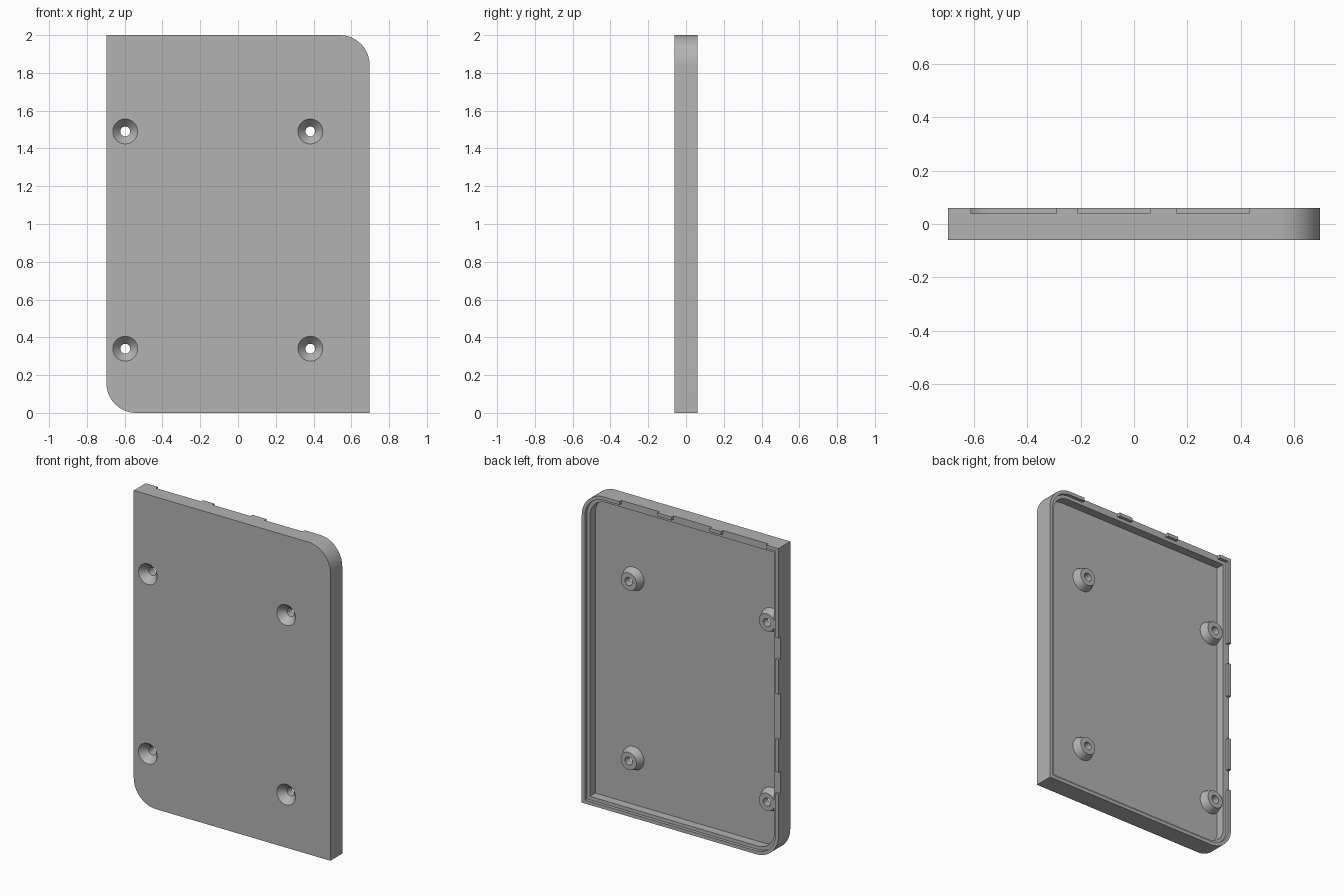
import bpy
import bmesh
from math import cos, sin, pi, radians

HALF_W, HEIGHT, FRONT, BACK = 0.697, 2.0, -0.06, 0.06
CORNER, LEDGE_Y, FLOOR_Y = 0.158, 0.04, -0.015
LIP, WALL = 0.022, 0.044

cube = bpy.data.objects.get("Cube")
if cube:
    bpy.data.objects.remove(cube, do_unlink=True)

grey = bpy.data.materials.new("plain grey")
grey.use_nodes = True
colour = (0.45, 0.45, 0.45, 1)
grey.diffuse_color = colour
grey.node_tree.nodes["Principled BSDF"].inputs["Base Color"].default_value = colour


def make_object(name, bm):
    bmesh.ops.recalc_face_normals(bm, faces=bm.faces)
    mesh = bpy.data.meshes.new(name)
    bm.to_mesh(mesh)
    bm.free()
    mesh.materials.append(grey)
    obj = bpy.data.objects.new(name, mesh)
    bpy.context.collection.objects.link(obj)
    return obj


def panel(name, inset, y0, y1):
    """Slab with two opposite rounded corners, shrunk by inset."""
    x, low, high, r = HALF_W - inset, inset, HEIGHT - inset, CORNER - inset
    outline = [(x, low), (-x, high)]
    steps = 16
    arc = [i * pi / 2 / steps for i in range(steps + 1)]
    top = [(x - r + r * cos(a), high - r + r * sin(a)) for a in arc]
    bottom = [(-x + r - r * cos(a), low + r - r * sin(a)) for a in arc]
    outline = [outline[0]] + top + [outline[1]] + bottom
    bm = bmesh.new()
    face = bm.faces.new([bm.verts.new((px, y0, pz)) for px, pz in outline])
    new = bmesh.ops.extrude_face_region(bm, geom=[face])["geom"]
    verts = [v for v in new if isinstance(v, bmesh.types.BMVert)]
    bmesh.ops.translate(bm, verts=verts, vec=(0, y1 - y0, 0))
    return make_object(name, bm)


def box(name, x0, x1, y0, y1, z0, z1):
    bm = bmesh.new()
    bmesh.ops.create_cube(bm, size=1)
    bmesh.ops.scale(bm, vec=(x1 - x0, y1 - y0, z1 - z0), verts=bm.verts)
    bmesh.ops.translate(bm, vec=((x0 + x1) / 2, (y0 + y1) / 2, (z0 + z1) / 2),
                        verts=bm.verts)
    return make_object(name, bm)


def turned(name, x, z, profile, sides=32):
    """Solid of revolution along y from (radius, y) pairs."""
    bm = bmesh.new()
    rings = [[bm.verts.new((x + r * cos(2 * pi * i / sides), y,
                            z + r * sin(2 * pi * i / sides)))
              for i in range(sides)] for r, y in profile]
    for a, b in zip(rings, rings[1:]):
        for i in range(sides):
            j = (i + 1) % sides
            bm.faces.new((a[i], a[j], b[j], b[i]))
    bm.faces.new(rings[0])
    bm.faces.new(rings[-1])
    return make_object(name, bm)


def combine(target, other, operation):
    other.hide_render = True
    mod = target.modifiers.new(other.name, "BOOLEAN")
    mod.operation, mod.object, mod.solver = operation, other, "EXACT"
    bpy.context.view_layer.objects.active = target
    bpy.ops.object.modifier_apply(modifier=mod.name)
    bpy.data.objects.remove(other, do_unlink=True)


# Shell: outer slab, main pocket and the shallow ledge inside the lip
cover = panel("cover_shell", 0, FRONT, BACK)
combine(cover, panel("pocket", WALL, FLOOR_Y, BACK + 0.05), "DIFFERENCE")
combine(cover, panel("ledge", LIP, LEDGE_Y, BACK + 0.05), "DIFFERENCE")

# Gaps in the lip along the top and the -x side
for x0, x1 in ((-0.61, -0.29), (-0.21, 0.06), (0.16, 0.43)):
    combine(cover, box("top_gap", x0, x1, LEDGE_Y, BACK + 0.05,
                       HEIGHT - 0.03, HEIGHT + 0.05), "DIFFERENCE")
for z0, z1 in ((0.425, 0.565), (0.775, 1.065), (1.285, 1.425)):
    combine(cover, box("side_gap", -HALF_W - 0.05, -HALF_W + 0.03, LEDGE_Y,
                       BACK + 0.05, z0, z1), "DIFFERENCE")

# Tapered screw bosses with countersunk holes
for x in (-0.597, 0.383):
    for z in (0.34, 1.49):
        boss = [(0.077, FLOOR_Y - 0.02), (0.075, FLOOR_Y), (0.056, 0.034)]
        combine(cover, turned("screw_boss", x, z, boss), "UNION")
        hole = [(0.066, FRONT - 0.02), (0.066, FRONT), (0.026, FRONT + 0.045),
                (0.026, BACK + 0.05)]
        combine(cover, turned("screw_hole", x, z, hole), "DIFFERENCE")

# Smooth the curved walls, keep the edges sharp
bpy.ops.object.select_all(action="DESELECT")
cover.select_set(True)
bpy.context.view_layer.objects.active = cover
bpy.ops.object.shade_smooth_by_angle(angle=radians(25))
